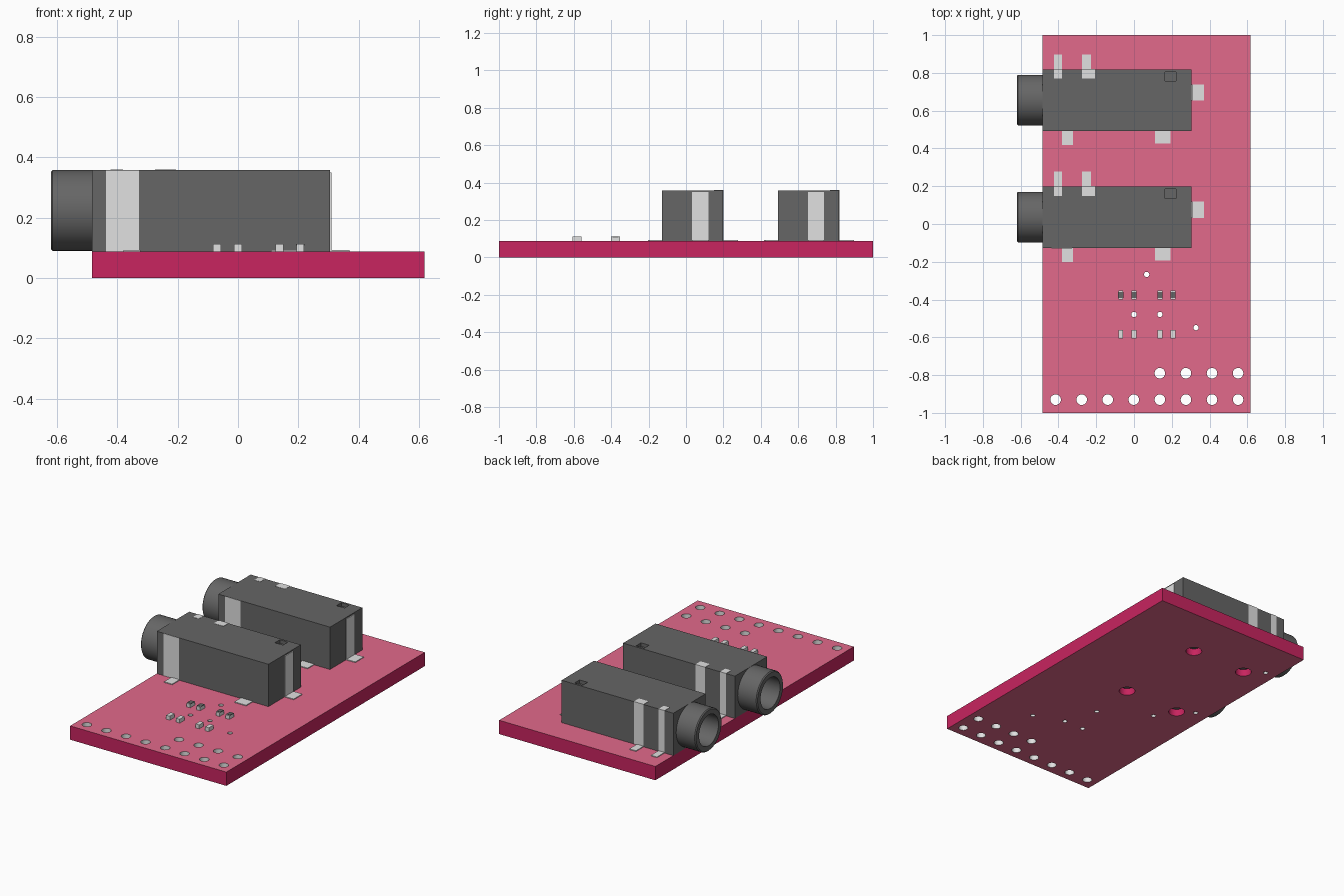
import bpy, bmesh, math
from mathutils import Matrix, Vector

if "Cube" in bpy.data.objects:
    bpy.data.objects.remove(bpy.data.objects["Cube"])


def material(name, rgb):
    m = bpy.data.materials.new(name)
    m.diffuse_color = (*rgb, 1)
    m.use_nodes = True
    m.node_tree.nodes["Principled BSDF"].inputs["Base Color"].default_value = m.diffuse_color
    return m


MASK = material("board pink", (0.76, 0.142, 0.26))
EDGE = material("board edge crimson", (0.58, 0.018, 0.115))
DARK = material("dark grey plastic", (0.133, 0.133, 0.133))
METAL = material("light grey metal", (0.75, 0.75, 0.75))


def make(name, bm, *mats):
    mesh = bpy.data.meshes.new(name)
    bmesh.ops.recalc_face_normals(bm, faces=bm.faces)
    bm.to_mesh(mesh)
    bm.free()
    ob = bpy.data.objects.new(name, mesh)
    bpy.context.collection.objects.link(ob)
    for m in mats:
        mesh.materials.append(m)
    return ob


def add_box(bm, x0, x1, y0, y1, z0, z1):
    c = Vector(((x0 + x1) / 2, (y0 + y1) / 2, (z0 + z1) / 2))
    s = Matrix.Diagonal((x1 - x0, y1 - y0, z1 - z0, 1))
    bmesh.ops.create_cube(bm, size=1, matrix=Matrix.Translation(c) @ s)


def add_cyl(bm, centre, r, depth, axis="Z", seg=24):
    rot = Matrix.Rotation(math.pi / 2, 4, "Y") if axis == "X" else Matrix()
    bmesh.ops.create_cone(bm, cap_ends=True, segments=seg, radius1=r, radius2=r,
                          depth=depth, matrix=Matrix.Translation(centre) @ rot)


def select(ob):
    bpy.ops.object.select_all(action="DESELECT")
    ob.select_set(True)
    bpy.context.view_layer.objects.active = ob


def cut(ob, bm):
    cutter = make("cutter", bm)
    cutter.hide_render = True
    mod = ob.modifiers.new("cut", "BOOLEAN")
    mod.operation, mod.solver, mod.object = "DIFFERENCE", "EXACT", cutter
    select(ob)
    bpy.ops.object.modifier_apply(modifier="cut")
    bpy.data.objects.remove(cutter)


def smooth(ob):
    select(ob)
    bpy.ops.object.shade_smooth_by_angle(angle=math.radians(30))


T = 0.088                      # board thickness
X0, X1 = -0.484, 0.618         # board sides
JACKS = (0.036, 0.656)         # jack centre lines
PEG_X = (-0.302, 0.084)

# circuit board with pin holes, vias and peg holes
bm = bmesh.new()
add_box(bm, X0, X1, -1, 1, 0, T)
board = make("circuit_board", bm, MASK, EDGE, METAL)
pitch = 0.138
holes = [(-0.415 + i * pitch, -0.93, 0.028) for i in range(8)]
holes += [(-0.415 + i * pitch, -0.79, 0.028) for i in range(4, 8)]
holes += [(x, y, 0.014) for x, y in ((0.067, -0.267), (0, -0.479), (0.137, -0.479),
          (0.328, -0.549), (-0.227, -0.089), (-0.397, 0.1), (-0.41, 0.735))]
peg_holes = [(x, y, 0.048) for x in PEG_X for y in JACKS]
bm = bmesh.new()
for x, y, r in holes + peg_holes:
    add_cyl(bm, (x, y, T / 2), r, 0.3)
cut(board, bm)
for f in board.data.polygons:      # faces pink, rim and peg holes crimson, holes plated
    c = f.center
    if abs(f.normal.z) > 0.9:
        f.material_index = 0
    elif any(math.hypot(c.x - x, c.y - y) < 0.06 for x, y, r in peg_holes):
        f.material_index = 1
    elif c.x < X0 + 0.01 or c.x > X1 - 0.01 or abs(c.y) > 0.99:
        f.material_index = 1
    else:
        f.material_index = 2
smooth(board)

for n, yc in enumerate(JACKS, 1):
    y0, y1, top, end = yc - 0.163, yc + 0.163, 0.358, 0.304
    zc, R, r = 0.224, 0.134, 0.098

    # jack housing with socket bore and small top recess
    bm = bmesh.new()
    add_box(bm, X0, end, y0, y1, T, top)
    body = make(f"jack_housing_{n}", bm, DARK)
    bm = bmesh.new()
    add_cyl(bm, (-0.25, yc, zc), r, 0.9, "X", 48)
    add_box(bm, 0.165, 0.222, yc + 0.1, yc + 0.15, 0.335, 0.4)
    cut(body, bm)
    smooth(body)

    # barrel: lathed ring with a chamfered mouth
    bm = bmesh.new()
    prof = [(X0, R), (-0.614, R), (-0.62, R - 0.006), (-0.62, r), (X0, r)]
    vs = [bm.verts.new((x, yc, zc + q)) for x, q in prof]
    es = [bm.edges.new((vs[i], vs[(i + 1) % 5])) for i in range(5)]
    bmesh.ops.spin(bm, geom=vs + es, cent=(0, yc, zc), axis=(1, 0, 0),
                   angle=math.tau, steps=48)
    bmesh.ops.remove_doubles(bm, verts=bm.verts, dist=1e-5)
    smooth(make(f"jack_barrel_{n}", bm, DARK))

    # locating pegs under the housing
    bm = bmesh.new()
    for x in PEG_X:
        add_cyl(bm, (x, yc, 0.065), 0.04, 0.05)
    smooth(make(f"jack_pegs_{n}", bm, DARK))

    # metal leads: upright strips, top tabs and solder feet
    bm = bmesh.new()
    e, ft = 0.0015, T + 0.005
    for xa, xb, xf in ((-0.423, -0.381, -0.381), (-0.275, -0.206, -0.228)):
        add_box(bm, xa, xb, y1 - 0.05, y1 + e, T, top + e)
        add_box(bm, xa, xf, y1, y1 + 0.078, T, ft)
    add_box(bm, -0.437, -0.328, y0 - e, y0 + 0.01, T, top - 0.001)
    add_box(bm, -0.38, -0.323, y0 - 0.075, y0, T, ft)
    add_box(bm, 0.11, 0.193, y0 - 0.067, y0, T, ft)
    add_box(bm, end - 0.01, end + 0.005, yc - 0.003, yc + 0.083, T, 0.35)
    add_box(bm, end, 0.37, yc - 0.003, yc + 0.083, T, ft)
    make(f"jack_leads_{n}", bm, METAL)

# surface-mount chips: plain front row, dark-topped back row
chips, tops = bmesh.new(), bmesh.new()
for x in (-0.07, 0.0, 0.137, 0.206):
    add_box(chips, x - 0.013, x + 0.013, -0.606, -0.56, T, 0.113)
    add_box(chips, x - 0.013, x + 0.013, -0.4, -0.353, T, 0.111)
    add_box(tops, x - 0.0135, x + 0.0135, -0.393, -0.36, 0.108, 0.113)
make("chip_bodies", chips, METAL)
make("chip_dark_tops", tops, DARK)
